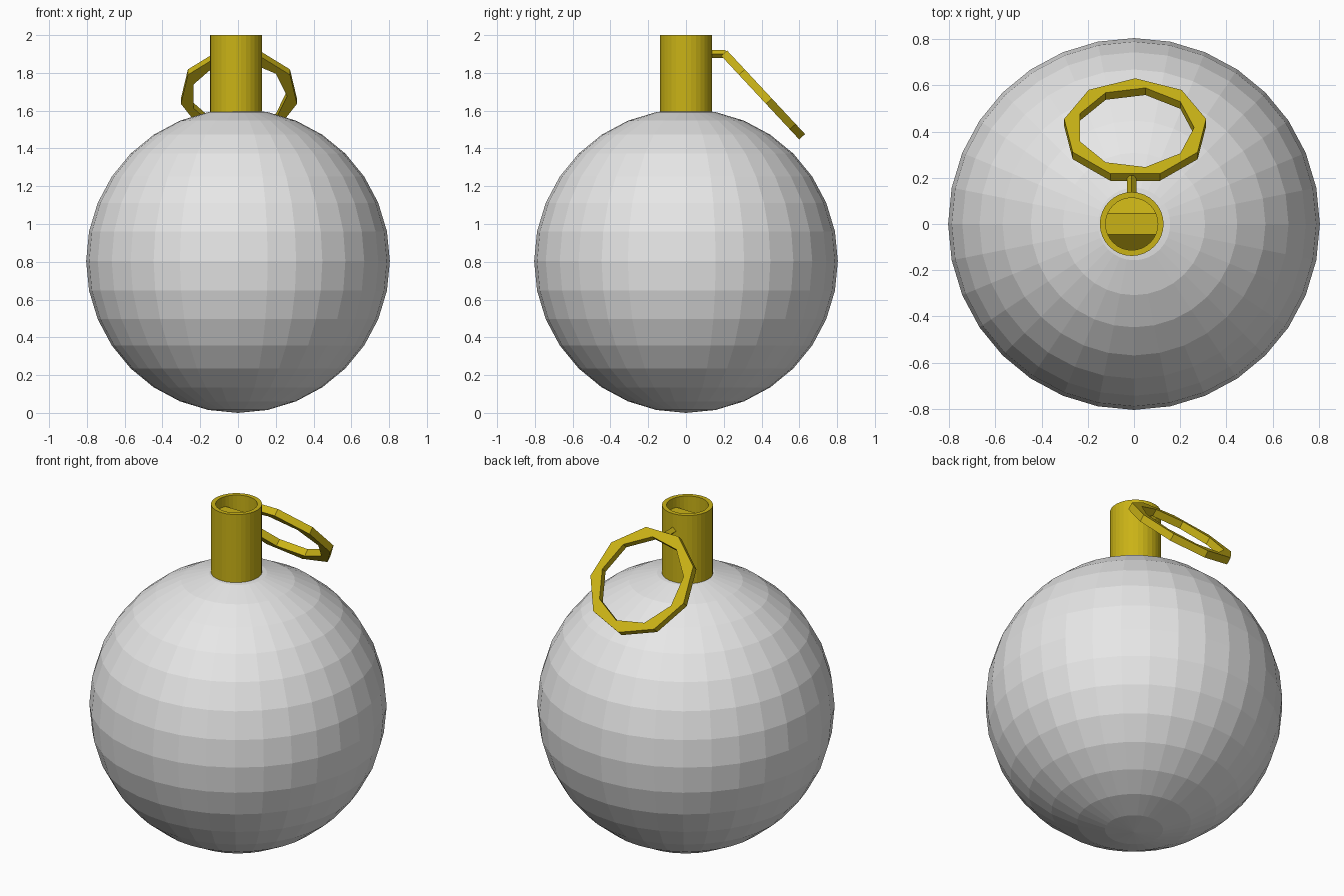
import bpy, bmesh
from math import sin, cos, pi, radians
from mathutils import Matrix, Vector

cube = bpy.data.objects.get("Cube")
if cube:
    bpy.data.objects.remove(cube, do_unlink=True)


def material(name, color):
    m = bpy.data.materials.new(name)
    m.use_nodes = True
    m.diffuse_color = color
    m.node_tree.nodes["Principled BSDF"].inputs["Base Color"].default_value = color
    return m


grey = material("light grey", (0.8, 0.8, 0.8, 1))
brass = material("brass yellow", (0.59, 0.45, 0.008, 1))


def finish(name, bm, mat):
    bmesh.ops.recalc_face_normals(bm, faces=bm.faces)
    mesh = bpy.data.meshes.new(name)
    bm.to_mesh(mesh)
    bm.free()
    mesh.materials.append(mat)
    ob = bpy.data.objects.new(name, mesh)
    bpy.context.collection.objects.link(ob)
    return ob


def loft(bm, loops):
    """Bridge closed loops of points; the last loop joins the first."""
    rows = [[bm.verts.new(p) for p in loop] for loop in loops]
    n = len(rows[0])
    for i, row in enumerate(rows):
        nxt = rows[(i + 1) % len(rows)]
        for j in range(n):
            k = (j + 1) % n
            bm.faces.new((row[j], row[k], nxt[k], nxt[j]))


# Faceted ball body
R = 0.804
bm = bmesh.new()
bmesh.ops.create_uvsphere(bm, u_segments=32, v_segments=16, radius=R,
                          matrix=Matrix.Translation((0, 0, R)))
finish("body", bm, grey)

# Hollow neck tube
NECK_X, OUTER, INNER, SIDES = -0.01, 0.138, 0.113, 32
section = [(OUTER, 1.5), (OUTER, 2.0), (INNER, 2.0), (INNER, 1.5)]
bm = bmesh.new()
loft(bm, [[(NECK_X + r * cos(a), r * sin(a), z) for r, z in section]
          for a in (2 * pi * i / SIDES for i in range(SIDES))])
finish("neck", bm, brass)

# Plug inside the neck, with a flat ridge and a slope on either side
bm = bmesh.new()
bmesh.ops.create_circle(bm, cap_ends=True, segments=SIDES, radius=INNER)
RIDGE = 0.045
for y in (-RIDGE, RIDGE):
    bmesh.ops.bisect_plane(bm, geom=bm.verts[:] + bm.edges[:] + bm.faces[:],
                           plane_co=(0, y, 0), plane_no=(0, 1, 0))
for v in bm.verts:
    v.co.z = 1.94 - max(0, abs(v.co.y) - RIDGE)
    v.co.x += NECK_X
finish("neck_plug", bm, brass)

# Short pin that holds the ring
bm = bmesh.new()
bmesh.ops.create_cone(bm, cap_ends=True, segments=4, radius1=0.02, radius2=0.02, depth=0.09,
                      matrix=Matrix.Translation((NECK_X, 0.165, 1.9)) @ Matrix.Rotation(pi / 2, 4, "X"))
finish("pin", bm, brass)

# Nine-sided pull ring with a slightly twisted square section
CENTRE, TILT, HALF = Vector((0.005, 0.402, 1.69)), radians(-47), 0.021
place = Matrix.Translation(CENTRE) @ Matrix.Rotation(TILT, 4, "X")
TWIST = radians(-10)
section = [(0.312, HALF, 0), (0.312, -HALF, 0), (0.255, -HALF, TWIST), (0.255, HALF, TWIST)]
bm = bmesh.new()
loft(bm, [[place @ Vector((r * cos(a + t), r * sin(a + t), h)) for r, h, t in section]
          for a in (pi / 2 + 2 * pi * i / 9 for i in range(9))])
finish("pull_ring", bm, brass)
